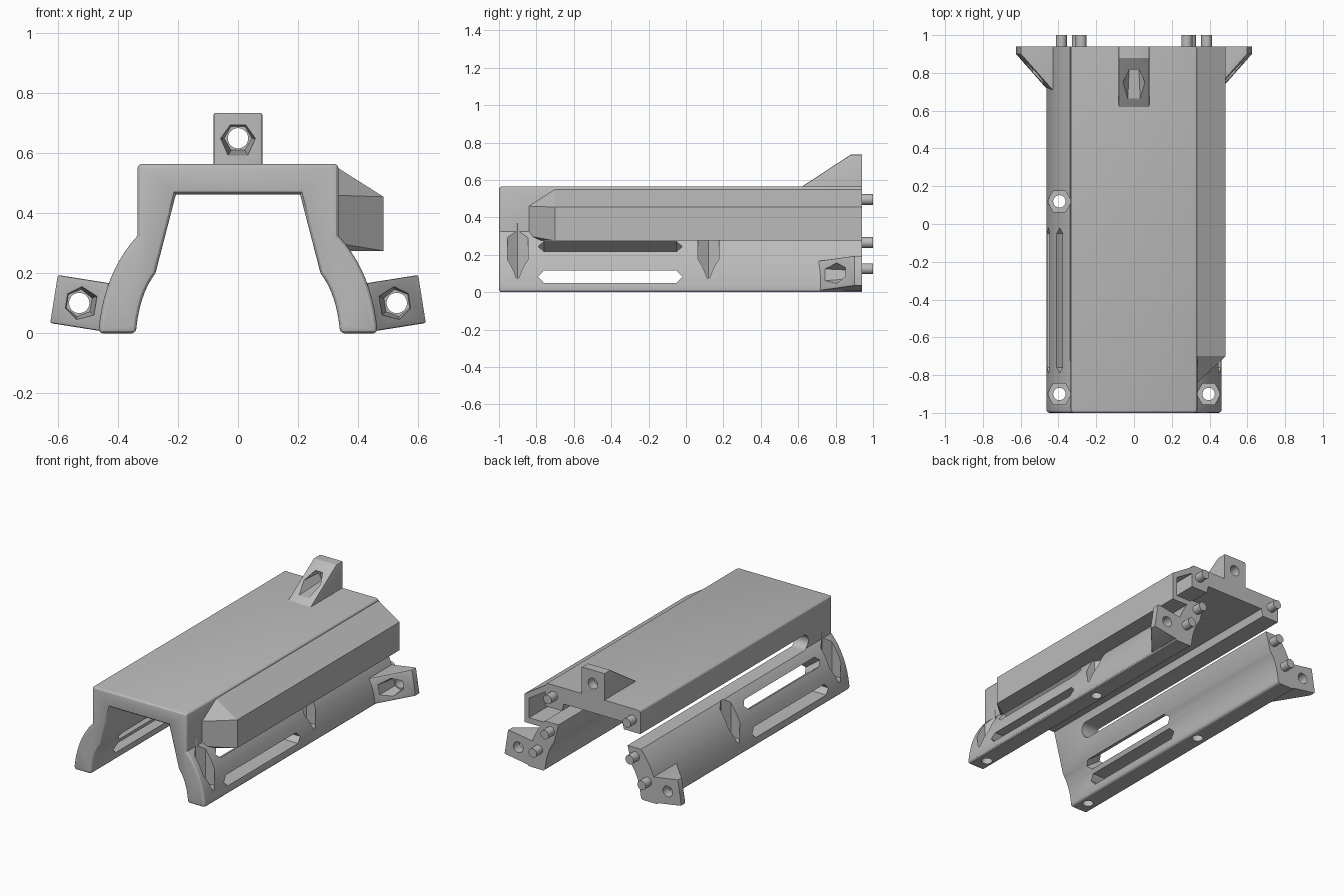
import bpy, bmesh, math
from math import sin, cos, pi, radians

cube = bpy.data.objects.get("Cube")
if cube:
    bpy.data.objects.remove(cube)

grey = bpy.data.materials.new("matte_grey")
grey.use_nodes = True
colour = (0.5, 0.5, 0.5, 1)
grey.diffuse_color = colour
grey.node_tree.nodes["Principled BSDF"].inputs["Base Color"].default_value = colour

BACK = 0.94
BASE = 0.565


def finish(bm, name):
    bmesh.ops.recalc_face_normals(bm, faces=bm.faces)
    mesh = bpy.data.meshes.new(name)
    bm.to_mesh(mesh)
    bm.free()
    mesh.materials.append(grey)
    obj = bpy.data.objects.new(name, mesh)
    bpy.context.collection.objects.link(obj)
    return obj


def hull(points, name="cutter"):
    bm = bmesh.new()
    for p in points:
        bm.verts.new(p)
    bmesh.ops.convex_hull(bm, input=bm.verts)
    loose = [v for v in bm.verts if not v.link_faces]
    bmesh.ops.delete(bm, geom=loose, context='VERTS')
    bmesh.ops.dissolve_limit(bm, angle_limit=0.01, verts=bm.verts, edges=bm.edges)
    return finish(bm, name)


def ring(n, r):
    return [(r * cos(2 * pi * i / n), r * sin(2 * pi * i / n)) for i in range(n)]


def rod_y(x, z, y0, y1, r0, r1, n, name="cutter"):
    return hull([(x + a, y, z + b) for y, r in ((y0, r0), (y1, r1)) for a, b in ring(n, r)], name)


def rod_z(x, y, z0, z1, r, n):
    return hull([(x + a, y + b, z) for z in (z0, z1) for a, b in ring(n, r)])


def carve(obj, cutters):
    bpy.context.view_layer.objects.active = obj
    for c in cutters:
        mod = obj.modifiers.new("cut", 'BOOLEAN')
        mod.operation = 'DIFFERENCE'
        mod.solver = 'EXACT'
        mod.object = c
        bpy.ops.object.modifier_apply(modifier=mod.name)
        bpy.data.objects.remove(c)


def smooth(obj):
    bpy.ops.object.select_all(action='DESELECT')
    obj.select_set(True)
    bpy.context.view_layer.objects.active = obj
    bpy.ops.object.shade_smooth_by_angle(angle=radians(28))


def curve(a, b, c, n=10):
    return [tuple((1 - t) ** 2 * p + 2 * t * (1 - t) * q + t * t * r for p, q, r in zip(a, b, c))
            for t in (i / n for i in range(n + 1))]


# Main arched shell: half section mirrored, then extruded along y
inner = curve((0.275, 0.2), (0.33, 0.13), (0.34, 0))
outer = curve((0.465, 0), (0.45, 0.2), (0.335, 0.325))
half = [(0.207, 0.463)] + inner + outer + [(0.335, BASE)]
section = half + [(-x, z) for x, z in reversed(half)]
bm = bmesh.new()
front = [bm.verts.new((x, -1, z)) for x, z in section]
rear = [bm.verts.new((x, BACK, z)) for x, z in section]
bm.faces.new(front)
bm.faces.new(rear)
for i in range(len(section)):
    j = (i + 1) % len(section)
    bm.faces.new((front[i], front[j], rear[j], rear[i]))
bmesh.ops.recalc_face_normals(bm, faces=bm.faces)
soft = []
for e in bm.edges:
    a, b = (v.co for v in e.verts)
    at_front = a.y < -0.99 and b.y < -0.99
    lengthwise = abs(a.y - b.y) > 1 and (a.z > 0.5 or a.z < 0.001)
    if at_front or lengthwise:
        soft.append(e)
bmesh.ops.bevel(bm, geom=soft, offset=0.016, segments=3, profile=0.5, affect='EDGES')
shell = finish(bm, "arched_shell")


# Pointed vent slot through a side wall
def vent(side, x, z, tilt, h):
    t = radians(tilt)
    shape = [(-0.79, 0), (-0.76, h), (-0.76, -h), (-0.05, h), (-0.05, -h), (-0.02, 0)]
    return hull([(side * (x + d * cos(t) - w * sin(t)), y, z + d * sin(t) + w * cos(t))
                 for d in (-0.2, 0.08) for y, w in shape])


cutters = []
for s in (1, -1):
    cutters += [vent(s, 0.395, 0.245, 36, 0.031), vent(s, 0.45, 0.0825, 0, 0.033)]
    # Long side notch, round at the front and open at the back
    cutters.append(hull([(s * x, y, z) for x in (0.15, 0.36) for y, z in
                         [(-0.71 + a, 0.368 + b) for a, b in ring(20, 0.048)]
                         + [(1, 0.32), (1, 0.416)]]))
    # Hexagonal screw pockets with through holes
    for y in (-0.9, 0.12):
        cutters.append(rod_z(s * 0.395, y, 0.075, 0.37, 0.064, 6))
        cutters.append(rod_z(s * 0.395, y, -0.1, 0.2, 0.033, 20))
carve(shell, cutters)
smooth(shell)

# Hollow side rail with a faceted nose
rail = hull([(0.327, -0.84, 0.30), (0.335, -0.84, 0.30), (0.327, -0.84, 0.46), (0.335, -0.84, 0.46)]
            + [(x, y, z) for y in (-0.70, BACK)
               for x, z in ((0.327, 0.55), (0.335, 0.55), (0.485, 0.455), (0.485, 0.275), (0.327, 0.275))]
            + [(0.327, -0.80, 0.275), (0.335, -0.80, 0.275)], "side_rail")
carve(rail, [hull([(x, y, z) for y in (-0.68, 1)
                   for x, z in ((0.30, 0.505), (0.34, 0.505), (0.452, 0.435), (0.452, 0.31), (0.30, 0.31))])])


# Screw lug: wedge block with tapered hexagonal pocket and round hole
def lug(name, x, z, angle, start, top):
    side = ((start, 0), (top, 0.17), (BACK, 0.17), (BACK, -0.03), (start, -0.03))
    block = hull([(w, y, h) for w in (-0.081, 0.081) for y, h in side], name)
    bm = bmesh.new()
    bm.from_mesh(block.data)
    rim = [e for e in bm.edges if abs(e.verts[0].co.x - e.verts[1].co.x) < 0.01
           and min(v.co.z for v in e.verts) > -0.01]
    bmesh.ops.bevel(bm, geom=rim, offset=0.006, segments=2, profile=0.5, affect='EDGES')
    bm.to_mesh(block.data)
    bm.free()
    carve(block, [rod_y(0, 0.085, start - 0.05, 0.88, 0.074, 0.046, 6),
                  rod_y(0, 0.085, 0.6, 1.1, 0.034, 0.034, 24)])
    block.location = (x, 0, z)
    block.rotation_euler = (0, radians(angle), 0)
    smooth(block)


lug("top_lug", 0, BASE, 0, 0.62, 0.88)
lug("left_lug", 0.445, 0.088, 81, 0.71, 0.90)
lug("right_lug", -0.445, 0.088, -81, 0.71, 0.90)

# Locating pins on the rear face
for s, label in ((1, "left"), (-1, "right")):
    for level, x, z in (("upper", 0.28, 0.495), ("middle", 0.30, 0.265), ("lower", 0.385, 0.125)):
        smooth(rod_y(s * x, z, BACK - 0.04, 1, 0.029, 0.029, 20, f"{label}_{level}_pin"))
